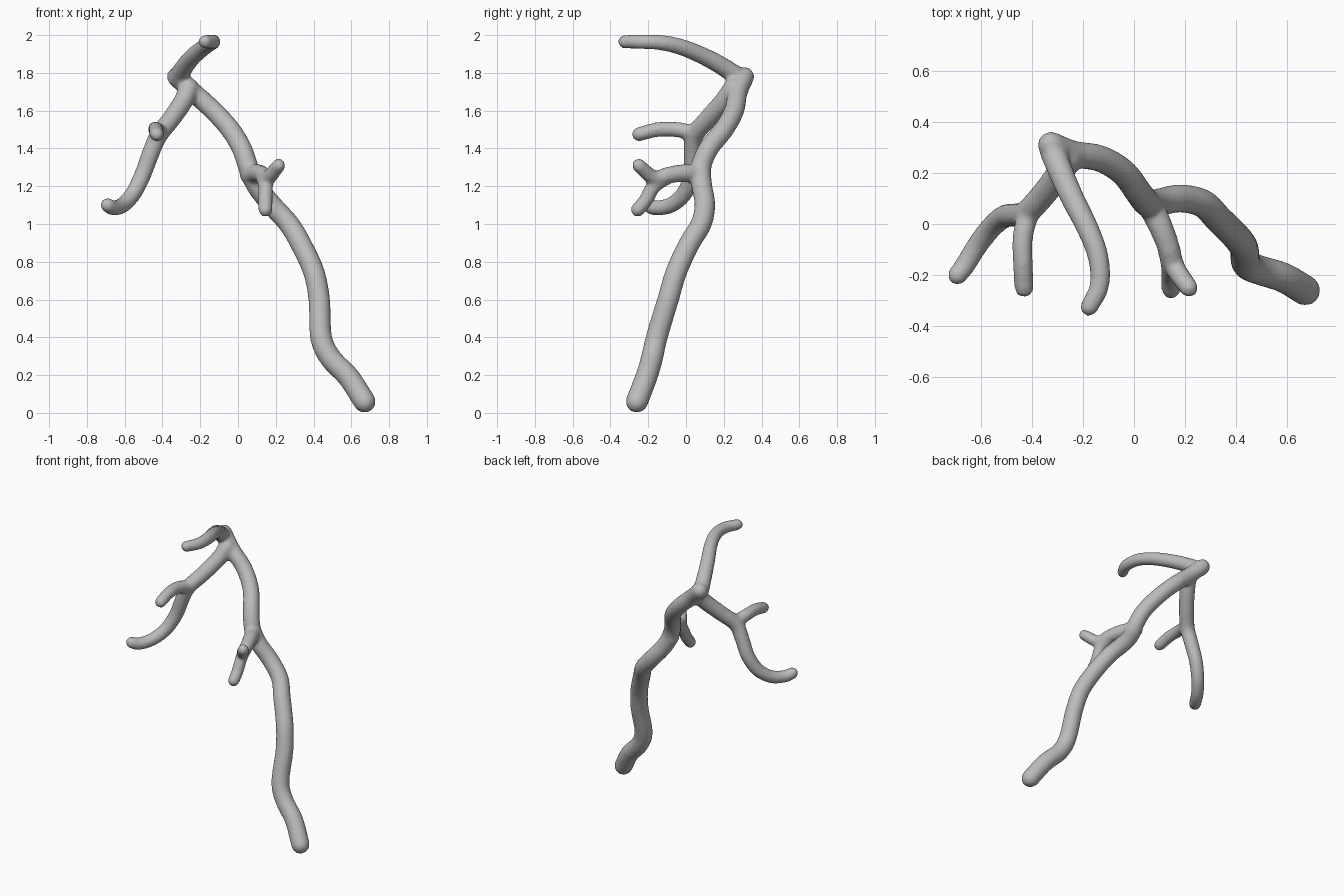
import bpy, bmesh, math
from mathutils import Vector

cube = bpy.data.objects.get("Cube")
if cube:
    bpy.data.objects.remove(cube, do_unlink=True)

SIDES = 16

bark = bpy.data.materials.new("grey bark")
bark.use_nodes = True
GREY = (0.5, 0.5, 0.5, 1)
bark.diffuse_color = GREY
bark.node_tree.nodes["Principled BSDF"].inputs["Base Color"].default_value = GREY


def spline(points, steps=6):
    """Smooth path through the points (Catmull-Rom)."""
    p = [Vector(q) for q in points]
    p = [2 * p[0] - p[1]] + p + [2 * p[-1] - p[-2]]
    out = []
    for a, b, c, d in zip(p, p[1:], p[2:], p[3:]):
        for i in range(steps):
            t = i / steps
            out.append(0.5 * (2 * b + (c - a) * t + (2 * a - 5 * b + 4 * c - d) * t ** 2
                              + (3 * b - a - 3 * c + d) * t ** 3))
    return out + [p[-2]]


def limb(bm, points, r0, r1):
    """Closed tube with domed ends, tapering from r0 to r1."""
    path = spline(points)
    n = len(path) - 1
    first = (path[0] - path[1]).normalized()
    last = (path[-1] - path[-2]).normalized()
    domes = [math.radians(a) for a in (20, 45, 65, 82)]
    rings = [(path[0] + first * r0 * math.sin(a), r0 * math.cos(a)) for a in reversed(domes)]
    rings += [(q, r0 + (r1 - r0) * i / n) for i, q in enumerate(path)]
    rings += [(path[-1] + last * r1 * math.sin(a), r1 * math.cos(a)) for a in domes]
    side, loops = first.orthogonal().normalized(), []
    for i, (centre, r) in enumerate(rings):
        along = (rings[min(i + 1, len(rings) - 1)][0] - rings[max(i - 1, 0)][0]).normalized()
        side = (side - along * side.dot(along)).normalized()
        up = along.cross(side)
        angles = [math.tau * k / SIDES for k in range(SIDES)]
        loops.append([bm.verts.new(centre + r * (side * math.cos(a) + up * math.sin(a)))
                      for a in angles])
    for a, b in zip(loops, loops[1:]):
        for k in range(SIDES):
            j = (k + 1) % SIDES
            bm.faces.new((a[k], a[j], b[j], b[k]))
    bm.faces.new(loops[0][::-1])
    bm.faces.new(loops[-1])


bm = bmesh.new()

# Main stem, from the foot to the knob at the top
limb(bm, [(.67, -.26, .06), (.585, -.21, .19), (.49, -.18, .29), (.44, -.155, .4),
          (.43, -.095, .6), (.4, -.05, .75), (.33, .02, .9), (.27, .08, 1.0),
          (.18, .1, 1.1), (.1, .085, 1.2), (.055, .08, 1.3), (.02, .12, 1.4),
          (-.04, .2, 1.5), (-.13, .255, 1.6), (-.24, .275, 1.7), (-.325, .31, 1.78)],
     .06, .052)

# Top branch reaching forward
limb(bm, [(-.32, .29, 1.77), (-.285, .2, 1.83), (-.24, .1, 1.885), (-.18, -.02, 1.935),
          (-.14, -.13, 1.96), (-.135, -.24, 1.965), (-.175, -.325, 1.965)], .052, .036)

# Right branch and its forward twig
limb(bm, [(-.26, .25, 1.72), (-.29, .2, 1.65), (-.35, .12, 1.56), (-.42, .045, 1.47),
          (-.46, .035, 1.38), (-.505, .03, 1.26), (-.555, -.01, 1.16),
          (-.61, -.08, 1.1), (-.66, -.16, 1.085), (-.69, -.2, 1.1)], .054, .039)
limb(bm, [(-.41, .05, 1.48), (-.435, -.05, 1.5), (-.435, -.15, 1.5), (-.43, -.25, 1.475)],
     .042, .038)

# Middle branch forking into an upper and a lower twig
limb(bm, [(.06, .08, 1.26), (.1, 0, 1.27), (.135, -.09, 1.26), (.16, -.17, 1.245),
          (.215, -.25, 1.31)], .052, .037)
limb(bm, [(.13, -.09, 1.255), (.145, -.17, 1.2), (.145, -.21, 1.13), (.145, -.255, 1.075)],
     .04, .038)

bmesh.ops.recalc_face_normals(bm, faces=bm.faces)
mesh = bpy.data.meshes.new("branch")
bm.to_mesh(mesh)
bm.free()
mesh.materials.append(bark)
branch = bpy.data.objects.new("branch", mesh)
bpy.context.collection.objects.link(branch)

# Fuse the limbs into one skin with soft joints
fuse = branch.modifiers.new("fuse", 'REMESH')
fuse.mode = 'VOXEL'
fuse.voxel_size = 0.012
fuse.use_smooth_shade = True
soften = branch.modifiers.new("soften", 'SMOOTH')
soften.factor = 0.5
soften.iterations = 6
